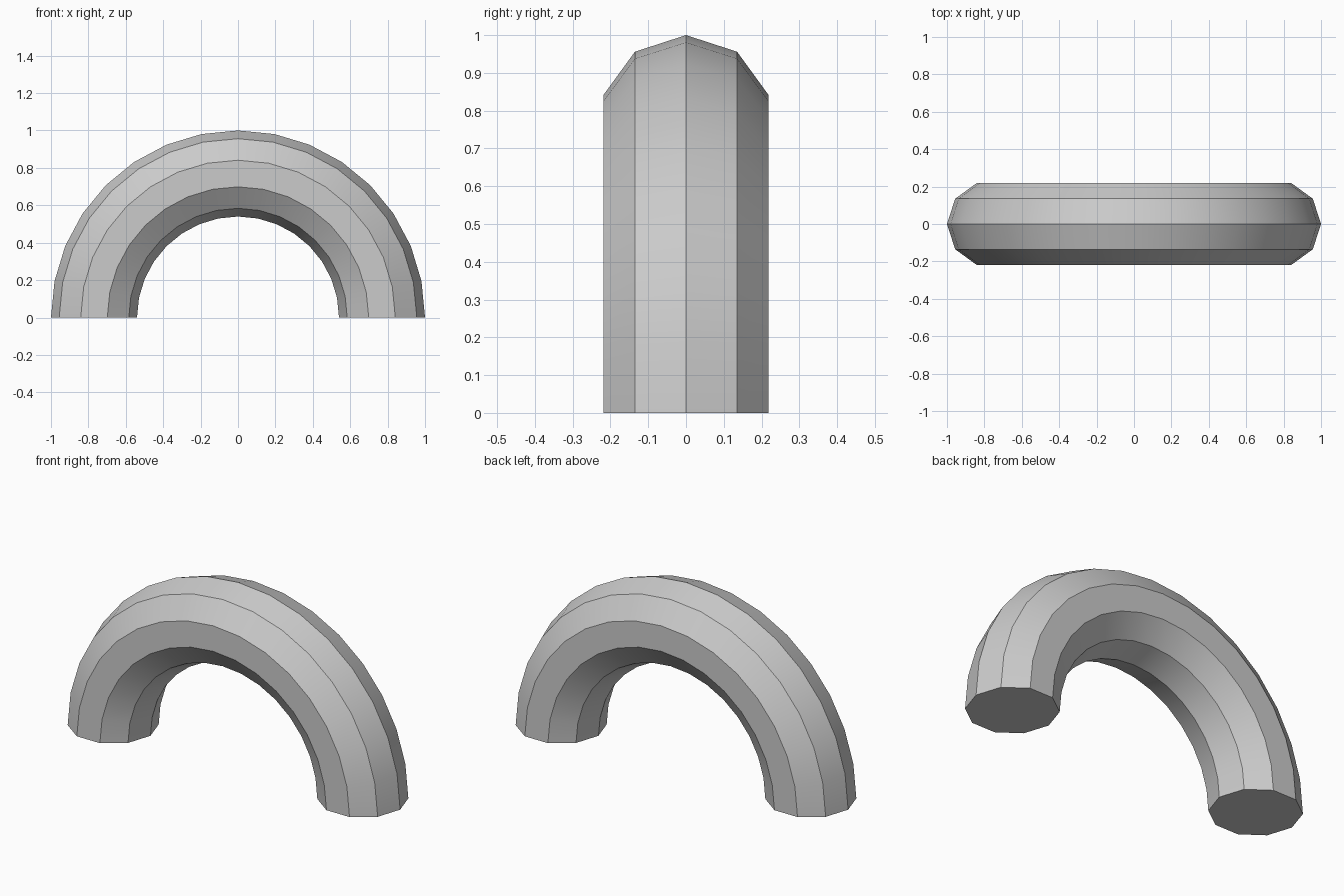
import bpy, bmesh
from math import pi, sin, cos, radians

if "Cube" in bpy.data.objects:
    bpy.data.objects.remove(bpy.data.objects["Cube"])

SIDES, STEPS = 10, 16          # cross-section sides, segments along the half circle
BEND, TUBE = 0.77, 0.23        # bend radius, tube radius

bm = bmesh.new()

# Decagon rings swept along a half circle in the xz plane
rings = []
for i in range(STEPS + 1):
    a = pi * i / STEPS
    ring = []
    for j in range(SIDES):
        t = 2 * pi * j / SIDES
        r = BEND + TUBE * cos(t)
        ring.append(bm.verts.new((r * cos(a), TUBE * sin(t), r * sin(a))))
    rings.append(ring)

# Tube walls
for r0, r1 in zip(rings, rings[1:]):
    for j in range(SIDES):
        k = (j + 1) % SIDES
        bm.faces.new((r0[j], r0[k], r1[k], r1[j]))

# End caps
bm.faces.new(rings[0])
bm.faces.new(rings[-1])
bmesh.ops.recalc_face_normals(bm, faces=bm.faces[:])

mesh = bpy.data.meshes.new("arched_tube")
bm.to_mesh(mesh)
bm.free()
tube = bpy.data.objects.new("arched_tube", mesh)
bpy.context.collection.objects.link(tube)

# Smooth along the bend, sharp between the long facets
bpy.context.view_layer.objects.active = tube
tube.select_set(True)
bpy.ops.object.shade_smooth_by_angle(angle=radians(30))
